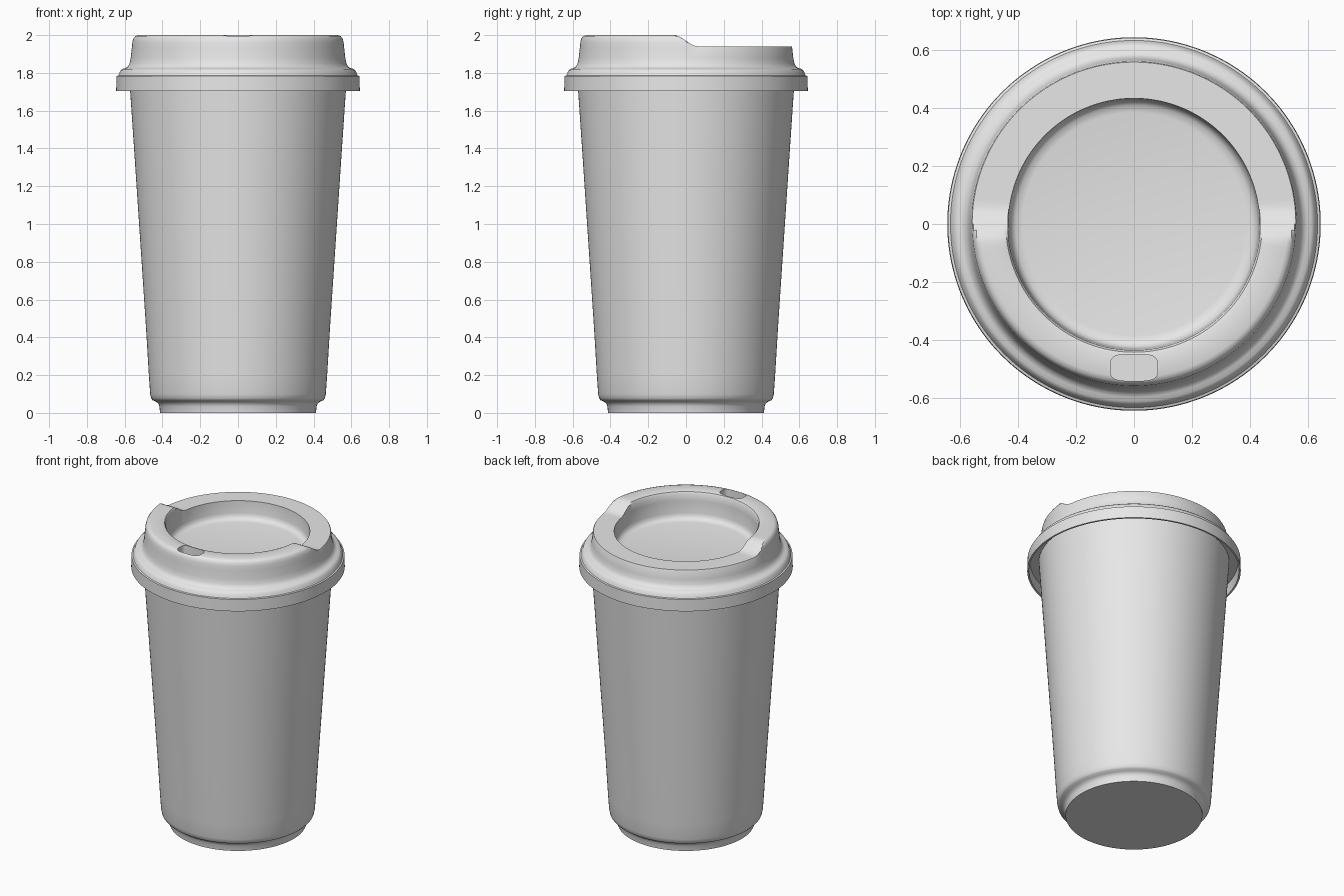
import bpy, bmesh, math

if "Cube" in bpy.data.objects:
    bpy.data.objects.remove(bpy.data.objects["Cube"])

SEGS = 160

grey = bpy.data.materials.new("plain_grey")
grey.diffuse_color = (0.8, 0.8, 0.8, 1)
grey.use_nodes = True
grey.node_tree.nodes["Principled BSDF"].inputs["Base Color"].default_value = grey.diffuse_color


def finish(name, bm):
    bmesh.ops.recalc_face_normals(bm, faces=bm.faces)
    mesh = bpy.data.meshes.new(name)
    bm.to_mesh(mesh)
    bm.free()
    mesh.materials.append(grey)
    ob = bpy.data.objects.new(name, mesh)
    bpy.context.collection.objects.link(ob)
    return ob


def lathe(name, profile, shape=None):
    """Revolve (r, z) points around z; profile starts and ends on the axis."""
    bm = bmesh.new()
    rings = []
    for r, z in profile:
        count = SEGS if r > 0 else 1
        ring = []
        for i in range(count):
            a = 2 * math.pi * i / SEGS
            x, y = r * math.cos(a), r * math.sin(a)
            ring.append(bm.verts.new((x, y, shape(y, z) if shape else z)))
        rings.append(ring)
    for lo, hi in zip(rings, rings[1:]):
        for i in range(SEGS):
            j = (i + 1) % SEGS
            if len(lo) == 1:
                bm.faces.new((lo[0], hi[i], hi[j]))
            elif len(hi) == 1:
                bm.faces.new((lo[i], lo[j], hi[0]))
            else:
                bm.faces.new((lo[i], lo[j], hi[j], hi[i]))
    return finish(name, bm)


def smooth(ob):
    bpy.ops.object.select_all(action='DESELECT')
    ob.select_set(True)
    bpy.context.view_layer.objects.active = ob
    bpy.ops.object.shade_smooth_by_angle(angle=math.radians(35))


# Cup body: narrow foot, rounded shoulder, tapered wall running up under the lid
cup = lathe("cup_body", [
    (0, 0), (0.413, 0), (0.416, 0.035), (0.422, 0.05), (0.435, 0.06),
    (0.452, 0.067), (0.460, 0.077), (0.465, 0.10), (0.472, 0.20),
    (0.487, 0.45), (0.517, 0.90), (0.547, 1.35), (0.570, 1.69),
    (0.575, 1.765), (0, 1.765)])


# Lid: the rim is clipped to a lower level on the back half
def rim_height(y, z):
    t = min(max((y + 0.065) / 0.13, 0), 1)
    return min(z, 2.0 - 0.06 * t * t * (3 - 2 * t))


lid = lathe("lid", [
    (0, 1.77), (0.628, 1.77), (0.634, 1.705), (0.645, 1.705),    # hollow skirt
    (0.643, 1.783), (0.634, 1.786), (0.629, 1.797),              # band ledge
    (0.623, 1.812), (0.612, 1.821), (0.598, 1.824),              # bead
    (0.584, 1.832), (0.574, 1.85), (0.568, 1.88), (0.562, 1.935),
    (0.559, 1.965), (0.554, 1.983), (0.545, 1.995), (0.53, 2.0),  # outer rim
    (0.49, 2.0), (0.455, 2.0), (0.443, 1.996), (0.436, 1.985),
    (0.434, 1.94), (0.430, 1.86), (0.424, 1.838), (0.410, 1.825),  # recess
    (0.385, 1.82), (0, 1.82)], rim_height)

# Sip hole cutter: rounded rectangle prism
bm = bmesh.new()
outline = []
for i in range(40):
    a = 2 * math.pi * i / 40
    c, s = math.cos(a), math.sin(a)
    outline.append(bm.verts.new((
        math.copysign(0.082 * abs(c) ** 0.55, c),
        -0.496 + math.copysign(0.046 * abs(s) ** 0.55, s), 1.89)))
base = bm.faces.new(outline)
top = bmesh.ops.extrude_face_region(bm, geom=[base])
for v in top["geom"]:
    if isinstance(v, bmesh.types.BMVert):
        v.co.z = 2.1
cutter = finish("sip_hole_cutter", bm)
cutter.hide_render = True

cut = lid.modifiers.new("sip_hole", 'BOOLEAN')
cut.operation = 'DIFFERENCE'
cut.solver = 'EXACT'
cut.object = cutter
bpy.context.view_layer.objects.active = lid
bpy.ops.object.modifier_apply(modifier=cut.name)
bpy.data.objects.remove(cutter)

for ob in (cup, lid):
    smooth(ob)
